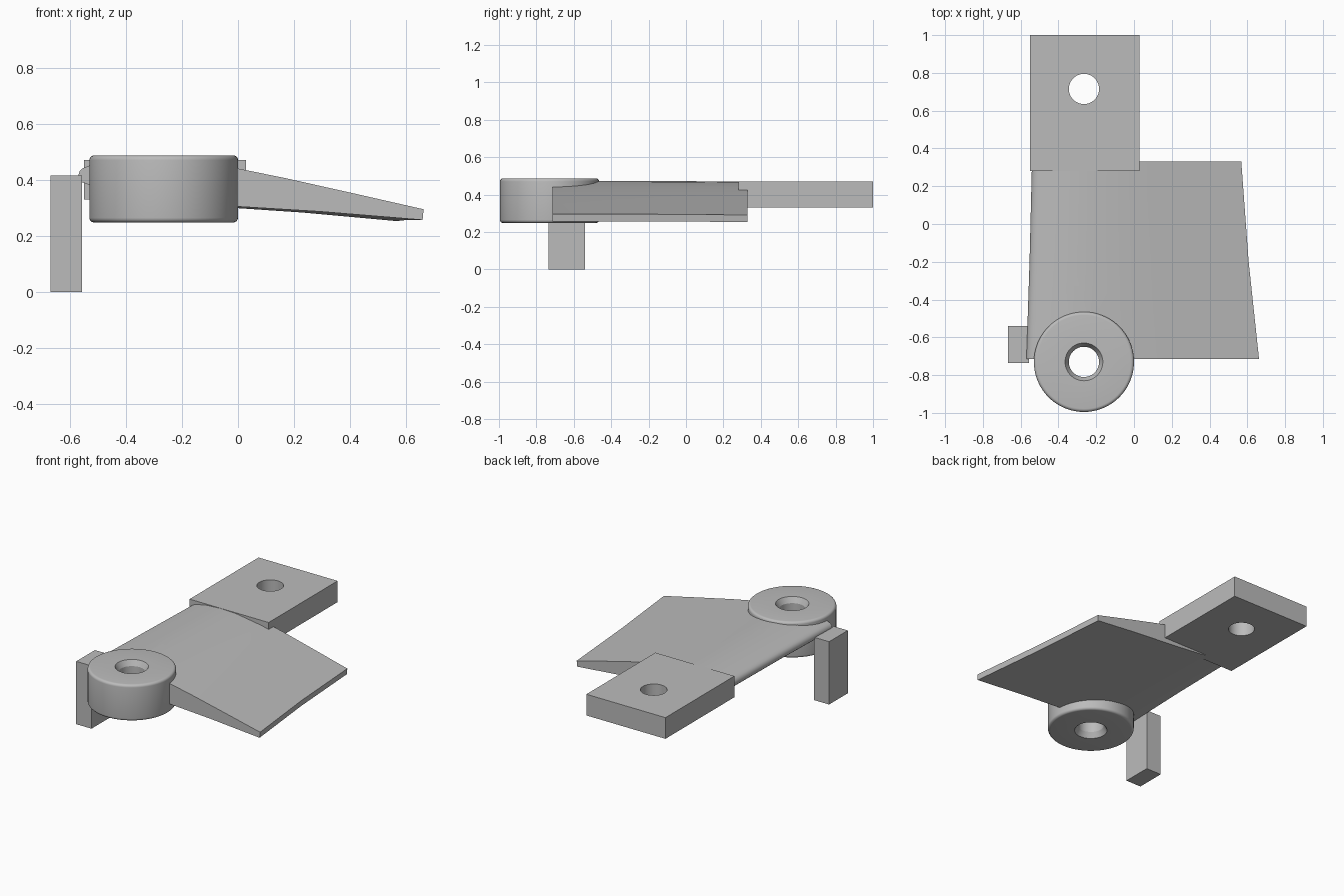
import bpy
import bmesh
import math

cube = bpy.data.objects.get("Cube")
if cube:
    bpy.data.objects.remove(cube, do_unlink=True)

grey = bpy.data.materials.new("plain grey")
grey.use_nodes = True
grey.diffuse_color = (0.5, 0.5, 0.5, 1)
grey.node_tree.nodes["Principled BSDF"].inputs["Base Color"].default_value = (0.5, 0.5, 0.5, 1)

AXIS_X = -0.265
RING_Y = -0.73
TAB_HOLE_Y = 0.715


def finish(name, bm):
    """Turn a bmesh into a named, coloured object."""
    bmesh.ops.recalc_face_normals(bm, faces=bm.faces)
    mesh = bpy.data.meshes.new(name)
    bm.to_mesh(mesh)
    bm.free()
    mesh.materials.append(grey)
    obj = bpy.data.objects.new(name, mesh)
    bpy.context.collection.objects.link(obj)
    return obj


def activate(obj):
    bpy.ops.object.select_all(action='DESELECT')
    obj.select_set(True)
    bpy.context.view_layer.objects.active = obj


def smooth(obj, degrees):
    activate(obj)
    bpy.ops.object.shade_smooth_by_angle(angle=math.radians(degrees))


def box(name, low, high):
    bm = bmesh.new()
    bmesh.ops.create_cube(bm, size=1)
    for v in bm.verts:
        v.co = [(a + b) / 2 + c * (b - a) for a, b, c in zip(low, high, v.co)]
    return finish(name, bm)


def drill(obj, y, radius):
    """Cut a vertical round hole through an object."""
    bpy.ops.mesh.primitive_cylinder_add(vertices=64, radius=radius, depth=2, location=(AXIS_X, y, 0.4))
    cutter = bpy.context.object
    cutter.name = "hole_cutter"
    cutter.hide_render = True
    cutter.data.materials.append(grey)
    mod = obj.modifiers.new("hole", 'BOOLEAN')
    mod.operation = 'DIFFERENCE'
    mod.solver = 'EXACT'
    mod.object = cutter
    activate(obj)
    bpy.ops.object.modifier_apply(modifier=mod.name)
    bpy.data.objects.remove(cutter, do_unlink=True)


# Rear mounting tab and side post
tab = box("mounting_tab", (-0.55, 0.28, 0.33), (0.028, 1.0, 0.47))
drill(tab, TAB_HOLE_Y, 0.08)
smooth(tab, 30)
box("side_post", (-0.668, -0.735, 0.0), (-0.556, -0.54, 0.415))

# Tapered blade: one section, as chord fraction and height, set at three stations
section = [(0, 0.413), (0.004, 0.43), (0.013, 0.441), (0.03, 0.45), (0.1, 0.466),
           (0.2, 0.473), (0.3, 0.468), (0.46, 0.441), (0.6, 0.406), (0.8, 0.351),
           (1, 0.295), (0.997, 0.257), (0.7, 0.287), (0.46, 0.305), (0.25, 0.326),
           (0.1, 0.355), (0.03, 0.383), (0.01, 0.392), (0.003, 0.4)]
stations = [(-0.715, -0.57, 0.662, 0), (-0.2, -0.553, 0.607, 0), (0.33, -0.54, 0.568, -0.004)]
bm = bmesh.new()
loops = [[bm.verts.new((lead + u * (trail - lead), y, z + lift)) for u, z in section]
         for y, lead, trail, lift in stations]
for a, b in zip(loops, loops[1:]):
    for i in range(len(a)):
        j = (i + 1) % len(a)
        bm.faces.new((a[i], a[j], b[j], b[i]))
bm.faces.new(loops[0])
bm.faces.new(loops[-1])
blade = finish("blade", bm)
drill(blade, RING_Y, 0.1)
smooth(blade, 32)

# Round boss: a lathed ring with rounded outer rims and a countersunk bore
low, high, outer, bore, rim, fillet = 0.248, 0.487, 0.265, 0.08, 0.1, 0.017
profile = [(bore, low + 0.035), (rim, low)]
for corner, start in ((low + fillet, -90), (high - fillet, 0)):
    for k in range(6):
        a = math.radians(start + 18 * k)
        profile.append((outer - fillet + fillet * math.cos(a), corner + fillet * math.sin(a)))
profile += [(rim, high), (bore, high - 0.035)]
bm = bmesh.new()
steps = 72
rings = []
for s in range(steps):
    a = math.tau * s / steps
    rings.append([bm.verts.new((AXIS_X + r * math.cos(a), RING_Y + r * math.sin(a), z))
                  for r, z in profile])
for s in range(steps):
    a, b = rings[s], rings[(s + 1) % steps]
    for i in range(len(profile)):
        j = (i + 1) % len(profile)
        bm.faces.new((a[i], b[i], b[j], a[j]))
smooth(finish("round_boss", bm), 25)
